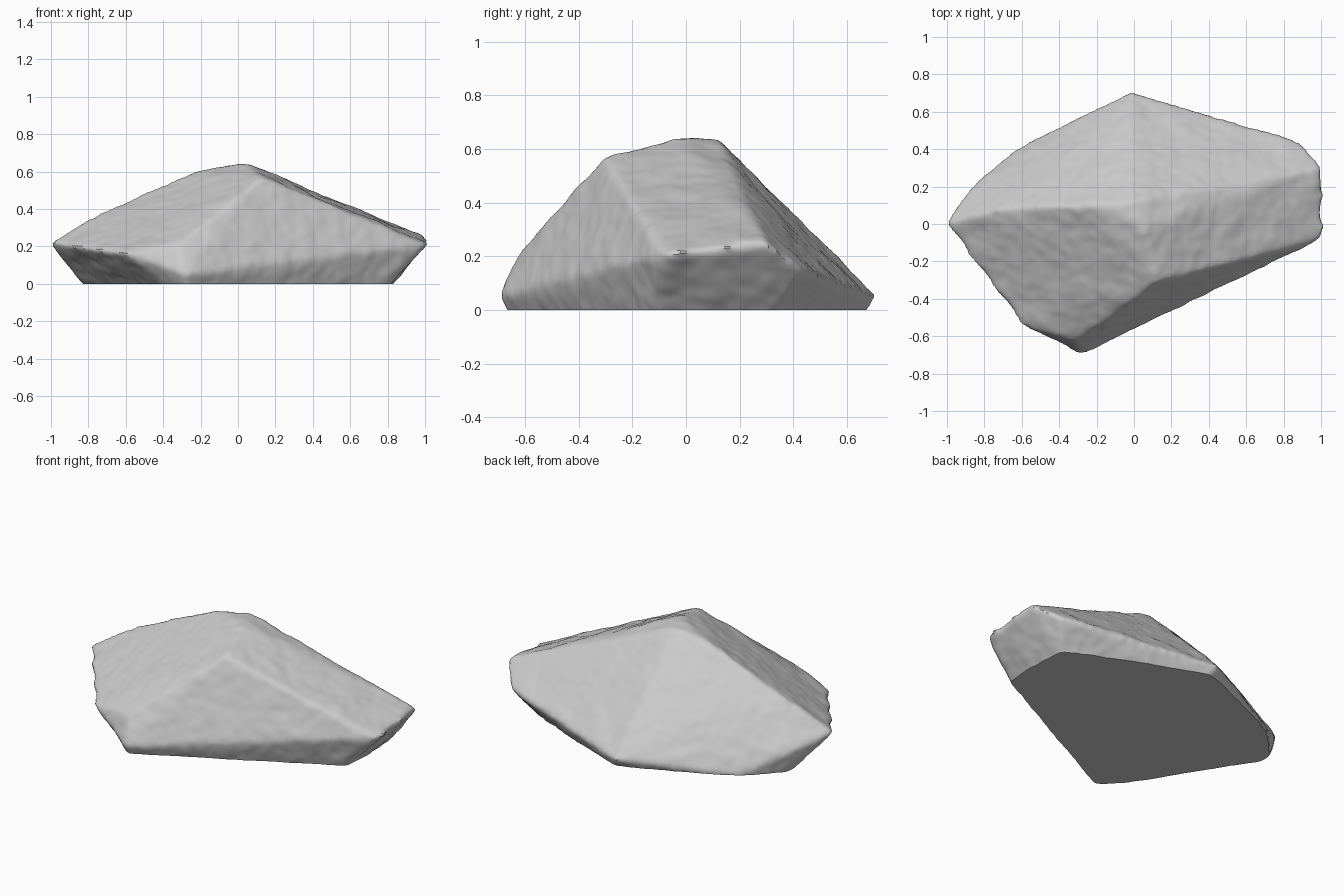
import bpy
import bmesh
from mathutils import Vector, noise

default = bpy.data.objects.get("Cube")
if default:
    bpy.data.objects.remove(default, do_unlink=True)

# Stone colour
stone = bpy.data.materials.new("pale_grey_stone")
stone.use_nodes = True
colour = (0.6, 0.6, 0.6, 1)
stone.diffuse_color = colour
bsdf = stone.node_tree.nodes["Principled BSDF"]
bsdf.inputs["Base Color"].default_value = colour
bsdf.inputs["Roughness"].default_value = 0.9

# Corners of the boulder: summit, ridges, rim and footprint
summit = [(0.05, -0.02, 0.645), (0.0, 0.12, 0.64), (0.13, -0.31, 0.57),
          (-0.24, 0.1, 0.6)]
rim = [(-1.01, 0, 0.22), (-0.72, 0.08, 0.39), (-0.6, -0.54, 0.16),
       (-0.32, -0.63, 0.21), (-0.28, -0.7, 0.05), (1.01, -0.08, 0.21),
       (1.01, 0.3, 0.25), (0.9, 0.44, 0.15), (-0.02, 0.71, 0.05),
       (-0.35, 0.38, 0.26), (-0.87, 0.2, 0.14)]
footprint = [(-0.28, -0.67), (0.81, -0.11), (0.82, 0.32), (0, 0.68),
             (-0.64, 0.4), (-0.83, 0.2)]
corners = summit + rim
corners += [(x, y, 0) for x, y in footprint]
corners += [(x * 0.9, y * 0.9, -0.1) for x, y in footprint]

# Faceted block wrapped around the corners
bm = bmesh.new()
for corner in corners:
    bm.verts.new(corner)
hull = bmesh.ops.convex_hull(bm, input=bm.verts)
loose = {g for g in hull["geom_interior"] + hull["geom_unused"]
         if isinstance(g, bmesh.types.BMVert)}
bmesh.ops.delete(bm, geom=list(loose), context="VERTS")
block = bpy.data.meshes.new("boulder")
bm.to_mesh(block)
bm.free()
boulder = bpy.data.objects.new("boulder", block)
bpy.context.collection.objects.link(boulder)

# Dense surface with worn edges
remesh = boulder.modifiers.new("dense_surface", "REMESH")
remesh.mode = "VOXEL"
remesh.voxel_size = 0.018
wear = boulder.modifiers.new("worn_edges", "SMOOTH")
wear.factor = 0.5
wear.iterations = 7
bpy.context.view_layer.update()
worn = bpy.data.meshes.new_from_object(
    boulder.evaluated_get(bpy.context.evaluated_depsgraph_get()))
boulder.modifiers.clear()

# Gentle chips and dents, then a flat cut underneath
bm = bmesh.new()
bm.from_mesh(worn)
bm.normal_update()
shifts = []
for v in bm.verts:
    dent = noise.noise(v.co * 7) * 0.006 + noise.noise(v.co * 18) * 0.004
    shifts.append(v.normal * dent)
for v, shift in zip(bm.verts, shifts):
    v.co += shift
cut = bmesh.ops.bisect_plane(
    bm, geom=bm.verts[:] + bm.edges[:] + bm.faces[:],
    plane_co=Vector((0, 0, 0)), plane_no=Vector((0, 0, 1)), clear_inner=True)
rim_edges = [e for e in cut["geom_cut"] if isinstance(e, bmesh.types.BMEdge)]
bmesh.ops.contextual_create(bm, geom=rim_edges)
bmesh.ops.recalc_face_normals(bm, faces=bm.faces)
bm.to_mesh(worn)
bm.free()
boulder.data = worn
worn.materials.clear()
worn.materials.append(stone)

# Smooth stone with a crisp lower edge
bpy.ops.object.select_all(action="DESELECT")
boulder.select_set(True)
bpy.context.view_layer.objects.active = boulder
bpy.ops.object.shade_smooth_by_angle(angle=0.7)
